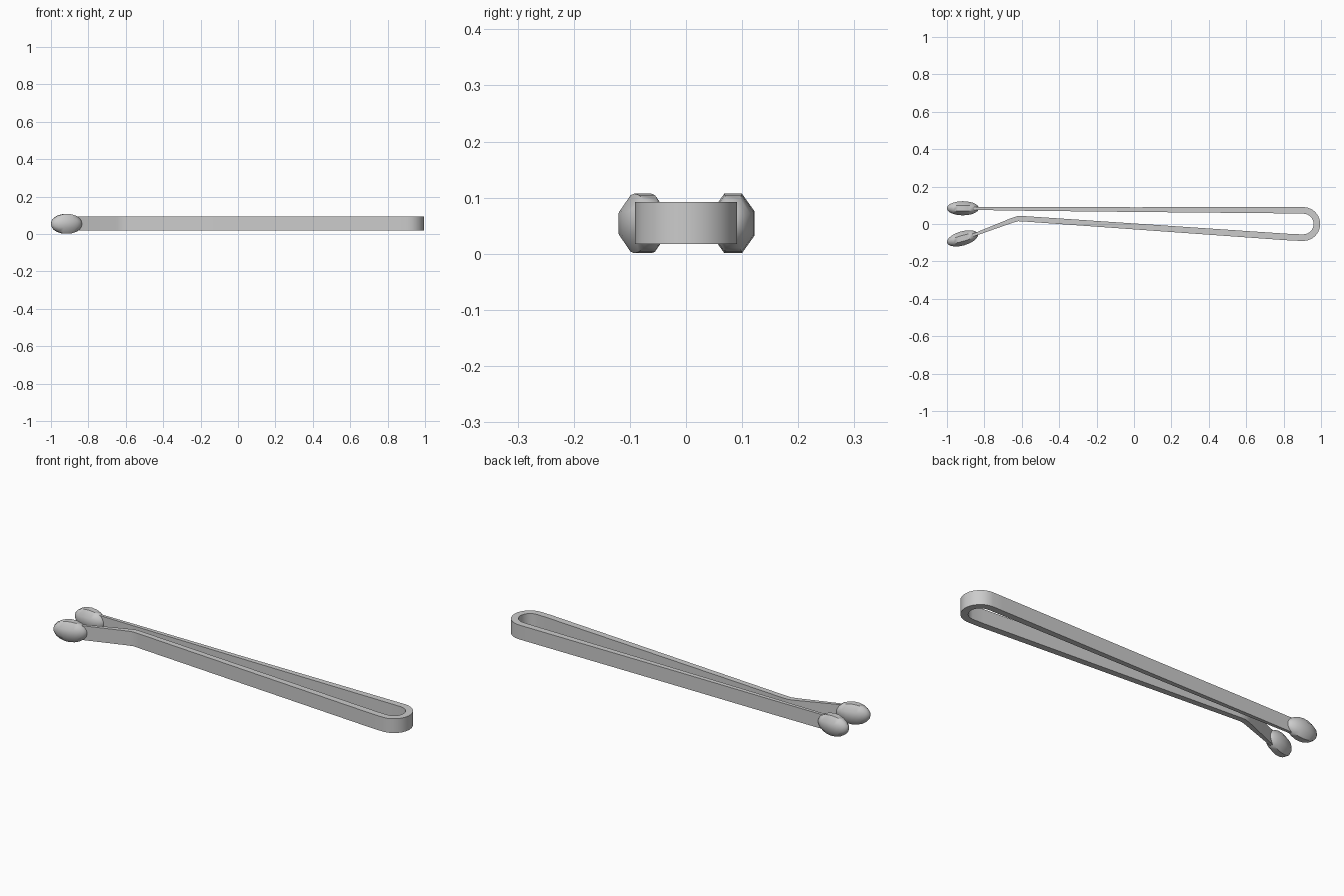
import bpy, bmesh
from math import sin, cos, pi, radians
from mathutils import Vector, Matrix

if "Cube" in bpy.data.objects:
    bpy.data.objects.remove(bpy.data.objects["Cube"])

Z0, Z1 = 0.017, 0.092


def finish(name, bm, angle):
    bmesh.ops.recalc_face_normals(bm, faces=bm.faces)
    mesh = bpy.data.meshes.new(name)
    bm.to_mesh(mesh)
    bm.free()
    ob = bpy.data.objects.new(name, mesh)
    bpy.context.collection.objects.link(ob)
    bpy.ops.object.select_all(action='DESELECT')
    ob.select_set(True)
    bpy.context.view_layer.objects.active = ob
    bpy.ops.object.shade_smooth_by_angle(angle=radians(angle))
    return ob


def strip(name, path):
    """Flat band following (x, y, half thickness) points, with mitred corners."""
    bm = bmesh.new()
    pts = [Vector(p[:2]) for p in path]
    rings = []
    for i, p in enumerate(pts):
        a = (p - pts[i - 1]).normalized() if i else (pts[1] - p).normalized()
        b = (pts[i + 1] - p).normalized() if i < len(pts) - 1 else a
        t = (a + b).normalized()
        n = Vector((-t.y, t.x)) * path[i][2] / t.dot(a)
        l, r = p + n, p - n
        rings.append([bm.verts.new((q.x, q.y, z))
                      for q, z in ((l, Z0), (r, Z0), (r, Z1), (l, Z1))])
    for r0, r1 in zip(rings, rings[1:]):
        for k in range(4):
            j = (k + 1) % 4
            bm.faces.new((r0[k], r0[j], r1[j], r1[k]))
    bm.faces.new(rings[0])
    bm.faces.new(rings[-1])
    return finish(name, bm, 35)


def tip(name, x, y, turn):
    """Eight-sided rounded bead lying along the leg."""
    bm = bmesh.new()
    bmesh.ops.create_uvsphere(bm, u_segments=8, v_segments=10, radius=1)
    m = (Matrix.Translation((x, y, 0.054))
         @ Matrix.Rotation(radians(turn), 4, 'Z')
         @ Matrix.Diagonal((0.086, 0.041, 0.0575, 1))
         @ Matrix.Rotation(pi / 2, 4, 'Y')
         @ Matrix.Rotation(pi / 8, 4, 'Z'))
    bmesh.ops.transform(bm, matrix=m, verts=bm.verts)
    return finish(name, bm, 50)


# Bent wire: straight leg, rounded end, then the kinked leg
bend = [(0.905 + 0.073 * sin(pi * i / 12), 0.073 * cos(pi * i / 12), 0.0175)
        for i in range(13)]
path = ([(-0.90, 0.083, 0.007), (-0.60, 0.081, 0.010), (0.0, 0.077, 0.0125), (0.85, 0.0735, 0.017)]
        + bend
        + [(0.84, -0.071, 0.0175), (-0.59, 0.028, 0.0145), (-0.62, 0.029, 0.0140),
           (-0.65, 0.020, 0.0130), (-0.84, -0.052, 0.008), (-0.90, -0.074, 0.007)])
strip("pin_wire", path)

# Rounded tips
tip("straight_leg_tip", -0.915, 0.084, 0)
tip("kinked_leg_tip", -0.917, -0.077, 16)
